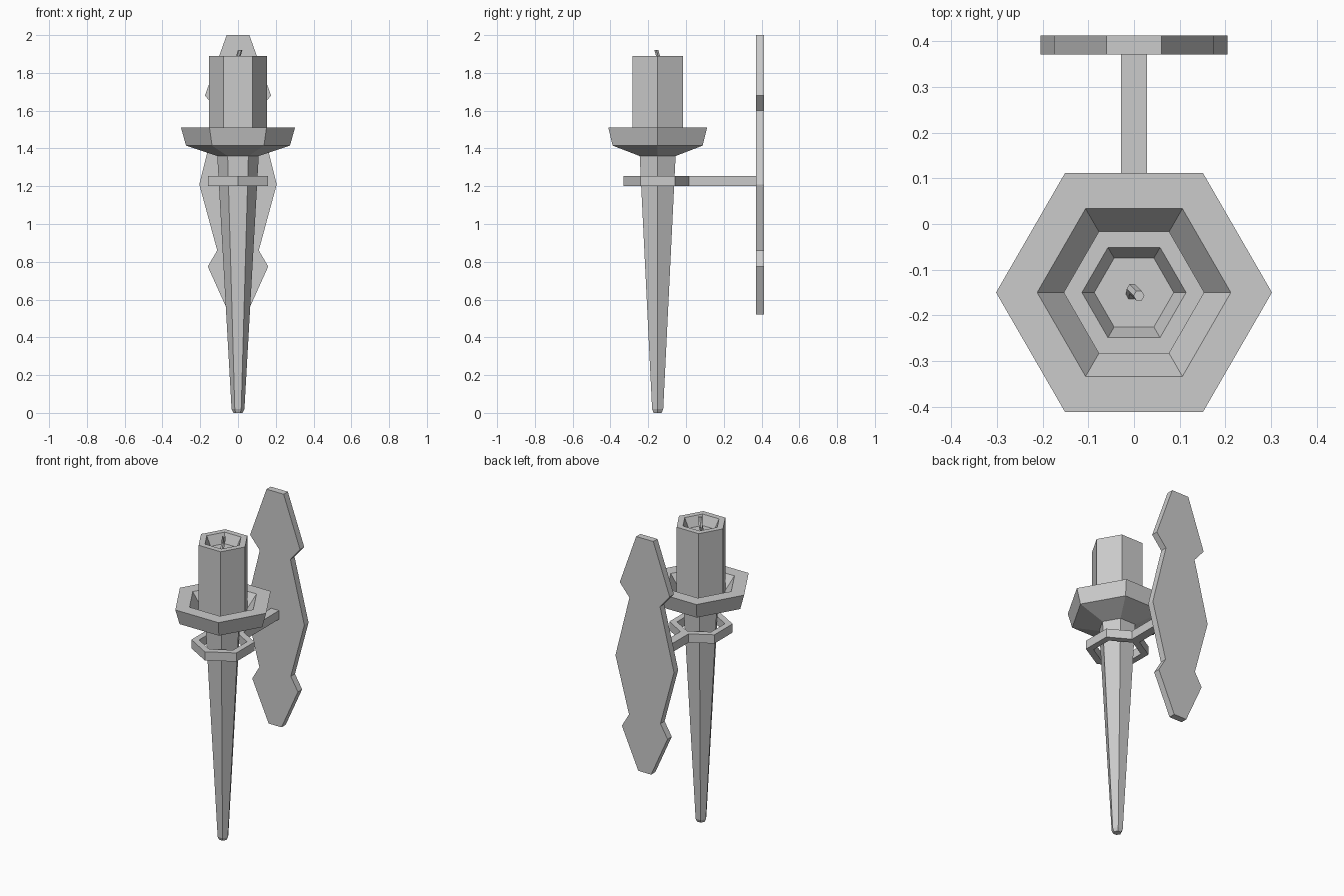
import bpy, bmesh
from math import sin, cos, pi, radians

if "Cube" in bpy.data.objects:
    bpy.data.objects.remove(bpy.data.objects["Cube"])

CY = -0.15  # y position of the torch axis


def finish(name, bm):
    bmesh.ops.recalc_face_normals(bm, faces=bm.faces[:])
    mesh = bpy.data.meshes.new(name)
    bm.to_mesh(mesh)
    bm.free()
    obj = bpy.data.objects.new(name, mesh)
    bpy.context.collection.objects.link(obj)
    return obj


def hex_loft(name, rings):
    """Capped six-sided solid through rings of (x, y, z, radius)."""
    bm = bmesh.new()
    loops = [[bm.verts.new((x + r * cos(i * pi / 3), y + r * sin(i * pi / 3), z))
              for i in range(6)] for x, y, z, r in rings]
    for a, b in zip(loops, loops[1:]):
        for i in range(6):
            j = (i + 1) % 6
            bm.faces.new((a[i], a[j], b[j], b[i]))
    bm.faces.new(loops[0])
    bm.faces.new(loops[-1])
    return finish(name, bm)


def turned(name, profile):
    return hex_loft(name, [(0, CY, z, r) for r, z in profile])


def extruded(name, points, vec):
    bm = bmesh.new()
    face = bm.faces.new([bm.verts.new(p) for p in points])
    ext = bmesh.ops.extrude_face_region(bm, geom=[face])["geom"]
    bmesh.ops.translate(bm, vec=vec,
                        verts=[v for v in ext if isinstance(v, bmesh.types.BMVert)])
    return finish(name, bm)


# tapered handle
turned("handle", [(0.024, 0), (0.034, 0.02), (0.11, 1.365)])

# drip dish with sunken centre
turned("drip_dish", [(0.11, 1.36), (0.275, 1.415), (0.302, 1.51),
                     (0.212, 1.51), (0.154, 1.43)])

# candle with hollow top
turned("candle", [(0.154, 1.425), (0.154, 1.89), (0.114, 1.89), (0.087, 1.83)])

# bent wick
hex_loft("wick", [(-0.006, -0.155, 1.825, 0.012), (-0.004, -0.142, 1.87, 0.012),
                  (0.011, -0.157, 1.92, 0.012)])

# holder ring and wall arm as one outline, open where the hole is cut
R_OUT, R_IN, ARM = 0.182, 0.138, 0.028
bm = bmesh.new()
Z0, Z1 = 1.2, 1.255
JOIN = CY + R_OUT - ARM * 0.577
angles = [radians(90 + 60 * i) for i in range(1, 6)]
outer = ([(-ARM, JOIN)] + [(R_OUT * cos(a), CY + R_OUT * sin(a)) for a in angles]
         + [(ARM, JOIN)])
inner = [(R_IN * cos(a), CY + R_IN * sin(a)) for a in angles]
top_in = (0, CY + R_IN)
inner = [top_in] + inner + [top_in]
cells = [(outer[i], outer[i + 1], inner[i + 1], inner[i]) for i in range(6)]
cells += [((-ARM, JOIN), top_in, (ARM, JOIN)),
          ((-ARM, JOIN), (ARM, JOIN), (ARM, 0.375), (-ARM, 0.375))]
for cell in cells:
    bm.faces.new([bm.verts.new((x, y, Z0)) for x, y in cell])
bmesh.ops.remove_doubles(bm, verts=bm.verts[:], dist=0.0001)
bmesh.ops.recalc_face_normals(bm, faces=bm.faces[:])
ext = bmesh.ops.extrude_face_region(bm, geom=bm.faces[:], use_keep_orig=True)["geom"]
bmesh.ops.translate(bm, vec=(0, 0, Z1 - Z0),
                    verts=[v for v in ext if isinstance(v, bmesh.types.BMVert)])
finish("holder_ring_and_arm", bm)

# wall plate, half outline mirrored
half = [(0.06, 2.0), (0.175, 1.68), (0.107, 1.6), (0.205, 1.21),
        (0.11, 0.86), (0.16, 0.775), (0.045, 0.52)]
outline = half + [(-x, z) for x, z in reversed(half)]
extruded("wall_plate", [(x, 0.371, z) for x, z in outline], (0, 0.042, 0))
